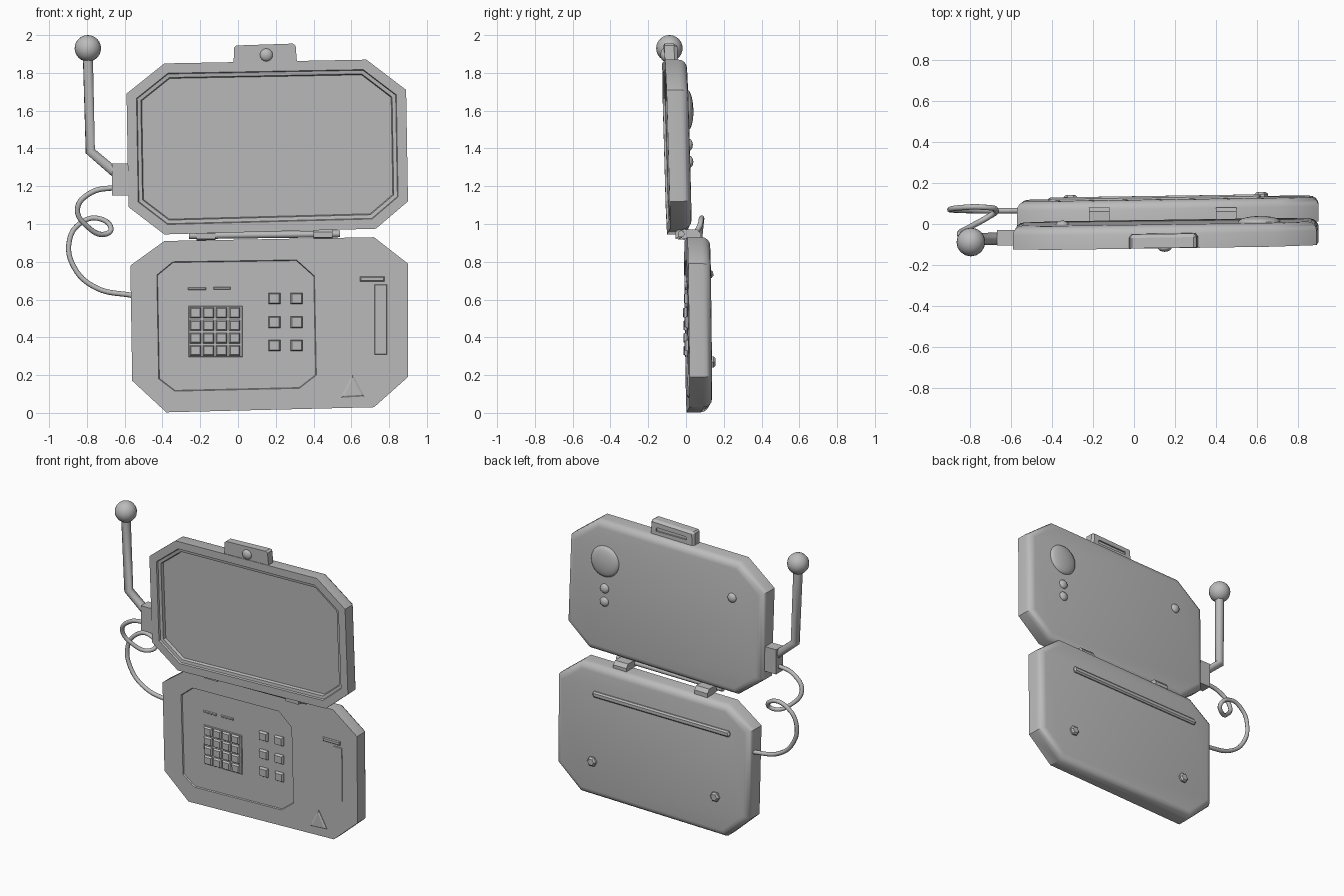
import bpy, bmesh, math
from mathutils import Vector

if "Cube" in bpy.data.objects:
    bpy.data.objects.remove(bpy.data.objects["Cube"])

grey = bpy.data.materials.new("grey plastic")
grey.diffuse_color = (0.5, 0.5, 0.5, 1)
grey.use_nodes = True
grey.node_tree.nodes["Principled BSDF"].inputs["Base Color"].default_value = grey.diffuse_color


# Each panel leans slightly: depth d on the panel becomes world y
def base_y(x, z):
    return 0.008 + 0.015 * x - 0.012 * z


def lid_y(x, z):
    return -0.095 + 0.015 * x - 0.028 * (z - 0.95)


def finish(name, bm, lean=None, angle=40):
    if lean:
        for v in bm.verts:
            v.co.y += lean(v.co.x, v.co.z)
    bmesh.ops.recalc_face_normals(bm, faces=bm.faces)
    me = bpy.data.meshes.new(name)
    bm.to_mesh(me)
    bm.free()
    ob = bpy.data.objects.new(name, me)
    bpy.context.collection.objects.link(ob)
    me.materials.append(grey)
    bpy.ops.object.select_all(action='DESELECT')
    ob.select_set(True)
    bpy.context.view_layer.objects.active = ob
    bpy.ops.object.shade_smooth_by_angle(angle=math.radians(angle))
    return ob


def inset(poly, d):
    """Move every edge of a convex (x, z) outline inwards by d."""
    pts = [Vector(p) for p in poly]
    mid = sum(pts, Vector((0, 0))) / len(pts)
    out = []
    for i, p in enumerate(pts):
        a = (p - pts[i - 1]).normalized()
        b = (pts[(i + 1) % len(pts)] - p).normalized()
        na, nb = Vector((-a.y, a.x)), Vector((-b.y, b.x))
        if na.dot(mid - p) < 0:
            na, nb = -na, -nb
        out.append(p + (na + nb) * d / (1 + na.dot(nb)))
    return out


def loft(bm, rings):
    """Skin a closed solid through (depth, outline) rings."""
    loops = [[bm.verts.new((p[0], d, p[1])) for p in poly] for d, poly in rings]
    n = len(loops[0])
    for a, b in zip(loops, loops[1:]):
        for i in range(n):
            j = (i + 1) % n
            bm.faces.new((a[i], a[j], b[j], b[i]))
    bm.faces.new(loops[0])
    bm.faces.new(loops[-1])


def rect(x0, x1, z0, z1):
    return [(x0, z0), (x1, z0), (x1, z1), (x0, z1)]


def disc(x, z, r, n):
    return [(x + r * math.cos(i * math.tau / n), z + r * math.sin(i * math.tau / n)) for i in range(n)]


def back_rings(poly, depth, r=0.045, steps=4):
    """Side wall and rounded back edge of a case half."""
    rings = []
    for i in range(steps + 1):
        t = i / steps * math.pi / 2
        rings.append((depth - r + r * math.sin(t), inset(poly, r * (1 - math.cos(t)))))
    return rings


def plate(name, polys, d0, d1, lean, taper=0.006):
    """Raised pieces with sloped rims, standing from depth d0 to d1."""
    bm = bmesh.new()
    for p in polys:
        loft(bm, [(d0, p), (d0 + (d1 - d0) * 0.6, p), (d1, inset(p, taper))])
    return finish(name, bm, lean, 25)


def dome(name, x, z, r, height, d, lean, sign=1, n=16):
    bm = bmesh.new()
    rings = [(d - sign * 0.01, disc(x, z, r, n))]
    for i in range(5):
        t = i / 5 * math.pi / 2
        rings.append((d + sign * height * math.sin(t), disc(x, z, r * math.cos(t), n)))
    rings.append((d + sign * height, disc(x, z, r * 0.08, n)))
    loft(bm, rings)
    finish(name, bm, lean)


def tube(name, pts, radius, kind, sides):
    cu = bpy.data.curves.new(name, 'CURVE')
    cu.dimensions = '3D'
    cu.bevel_depth = radius
    cu.bevel_resolution = sides
    cu.use_fill_caps = True
    cu.resolution_u = 6
    sp = cu.splines.new(kind)
    if kind == 'BEZIER':
        sp.bezier_points.add(len(pts) - 1)
        for b, p in zip(sp.bezier_points, pts):
            b.co = p
            b.handle_left_type = b.handle_right_type = 'AUTO'
    else:
        sp.points.add(len(pts) - 1)
        for b, p in zip(sp.points, pts):
            b.co = (*p, 1)
    ob = bpy.data.objects.new(name, cu)
    bpy.context.collection.objects.link(ob)
    cu.materials.append(grey)


# Lower case with a shallow recessed control panel
base = [(-0.57, 0.78), (-0.39, 0.91), (0.72, 0.93), (0.90, 0.79),
        (0.90, 0.19), (0.72, 0.03), (-0.38, 0.003), (-0.56, 0.17)]
panel = [(-0.43, 0.73), (-0.345, 0.80), (0.31, 0.81), (0.405, 0.725),
         (0.415, 0.20), (0.325, 0.13), (-0.335, 0.115), (-0.42, 0.18)]
BD = 0.12
bm = bmesh.new()
loft(bm, [(0.008, inset(panel, 0.004)), (0, panel), (0, base)] + back_rings(base, BD))
finish("lower_case", bm, base_y)

# Lid with a stepped recessed screen
lid = [(-0.59, 1.69), (-0.39, 1.85), (0.68, 1.87), (0.89, 1.71),
       (0.90, 1.12), (0.73, 0.975), (-0.39, 0.945), (-0.58, 1.09)]
LD = 0.115
bm = bmesh.new()
loft(bm, [(0.035, inset(lid, 0.08)), (0.015, inset(lid, 0.075)), (0.012, inset(lid, 0.056)),
          (0, inset(lid, 0.052)), (0, lid)] + back_rings(lid, LD))
finish("lid", bm, lid_y)

# Keypad, side keys, slots and marks on the control panel
plate("keypad_tray", [rect(-0.262, 0.025, 0.295, 0.565)], 0.012, 0.003, base_y, 0.003)
keys = [rect(x - 0.029, x + 0.029, z - 0.028, z + 0.028)
        for x in (-0.225, -0.156, -0.087, -0.018) for z in (0.53, 0.463, 0.396, 0.33)]
plate("keypad_keys", keys, 0.01, -0.013, base_y)
keys = [rect(x - 0.031, x + 0.031, z - 0.03, z + 0.03)
        for x in (0.193, 0.31) for z in (0.606, 0.48, 0.357)]
plate("side_keys", keys, 0.012, -0.013, base_y)
plate("indicator_bars", [rect(-0.265, -0.17, 0.65, 0.665), rect(-0.13, -0.04, 0.652, 0.667)],
      0.012, 0.0, base_y, 0.003)
plate("card_slot", [rect(0.645, 0.775, 0.696, 0.722)], 0.005, -0.01, base_y, 0.005)
plate("side_strip", [rect(0.722, 0.788, 0.31, 0.68)], 0.005, -0.003, base_y, 0.002)
plate("warning_triangle", [[(0.545, 0.08), (0.67, 0.087), (0.607, 0.205)]], 0.005, -0.01, base_y, 0.009)

# Latch tab on the lid, with a slotted back and a round button
tab = [(-0.025, 1.82), (-0.02, 1.935), (-0.01, 1.945), (0.29, 1.955), (0.305, 1.945), (0.315, 1.82)]
slot = [(0.03, 1.885), (0.03, 1.9), (0.035, 1.905), (0.255, 1.91), (0.26, 1.905), (0.26, 1.885)]
bm = bmesh.new()
loft(bm, [(0.004, tab), (0.055, tab), (0.072, inset(tab, 0.012)), (0.072, slot), (0.062, slot)])
finish("latch_tab", bm, lid_y, 25)
dome("latch_button", 0.15, 1.895, 0.034, 0.02, 0.004, lid_y, -1)

# Hinge bar and its two knuckles
tube("hinge_bar", [(-0.26, -0.035, 0.938), (0.54, -0.025, 0.948)], 0.018, 'POLY', 2)
for name, x in (("left_hinge", -0.17), ("right_hinge", 0.45)):
    bm = bmesh.new()
    z = 0.938 + 0.012 * (x + 0.26)
    loft(bm, [(-0.055, rect(x - 0.05, x + 0.05, z - 0.018, z + 0.01)),
              (-0.04, rect(x - 0.05, x + 0.05, z - 0.02, z + 0.024)),
              (0.06, rect(x - 0.05, x + 0.05, z - 0.03, z + 0.024)),
              (0.08, rect(x - 0.05, x + 0.05, z - 0.04, z))])
    finish(name, bm, None, 25)

# Domes on the back of the lid
dome("big_dome", 0.61, 1.605, 0.105, 0.028, LD, lid_y, 1, 24)
for name, x, z in (("upper_stud", 0.61, 1.42), ("lower_stud", 0.61, 1.33), ("far_stud", -0.35, 1.605)):
    dome(name, x, z, 0.032, 0.02, LD, lid_y)

# Ridge and feet on the back of the lower case
ridge = [(-0.41, 0.705), (-0.42, 0.725), (-0.41, 0.745), (0.61, 0.755), (0.62, 0.735), (0.61, 0.715)]
plate("back_ridge", [ridge], BD - 0.005, BD + 0.016, base_y, 0.01)
plate("back_feet", [disc(x, 0.27, 0.034, 6) for x in (-0.31, 0.62)], BD - 0.005, BD + 0.022, base_y, 0.01)

# Antenna: mounting block, bent tapered rod, ball tip
bm = bmesh.new()
loft(bm, [(-0.105, rect(-0.667, -0.58, 1.15, 1.32)), (-0.03, rect(-0.667, -0.58, 1.15, 1.32))])
finish("antenna_block", bm)
tube("antenna_rod", [(-0.63, -0.07, 1.255), (-0.782, -0.075, 1.385), (-0.795, -0.088, 1.9)], 0.03, 'POLY', 1)
bm = bmesh.new()
bmesh.ops.create_uvsphere(bm, u_segments=16, v_segments=12, radius=0.07)
bmesh.ops.translate(bm, verts=bm.verts, vec=(-0.795, -0.088, 1.93))
finish("antenna_ball", bm)

# Looped cable from the antenna block to the lower case
tube("cable", [(-0.64, -0.07, 1.195), (-0.78, -0.065, 1.165), (-0.85, -0.05, 1.08), (-0.79, -0.01, 0.98),
               (-0.71, 0.035, 0.945), (-0.672, 0.065, 0.975), (-0.74, 0.082, 1.03), (-0.84, 0.08, 1.0),
               (-0.893, 0.072, 0.91), (-0.87, 0.068, 0.775), (-0.757, 0.065, 0.665), (-0.55, 0.065, 0.62)],
     0.014, 'BEZIER', 2)
